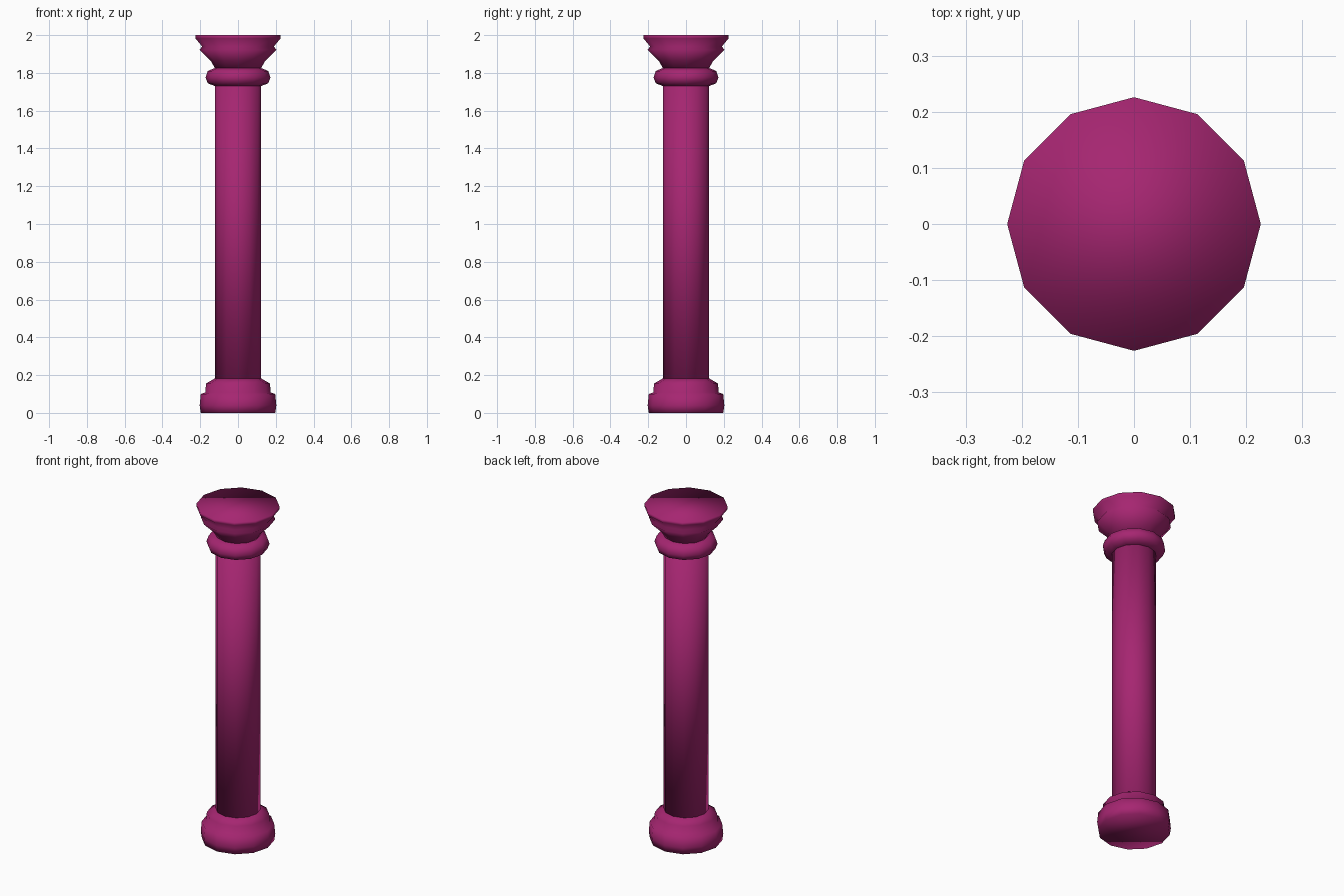
import bpy
import bmesh
from math import cos, sin, tau

SIDES = 12

if "Cube" in bpy.data.objects:
    bpy.data.objects.remove(bpy.data.objects["Cube"], do_unlink=True)

plum = bpy.data.materials.new("plum")
plum.use_nodes = True
colour = (0.38, 0.019, 0.165, 1)
plum.diffuse_color = colour
plum.node_tree.nodes["Principled BSDF"].inputs["Base Color"].default_value = colour


def turned(name, profile):
    """Closed solid turned from (radius, height) points, bottom to top."""
    bm = bmesh.new()
    rings = [[bm.verts.new((r * cos(tau * i / SIDES), r * sin(tau * i / SIDES), z))
              for i in range(SIDES)] for r, z in profile]
    for low, high in zip(rings, rings[1:]):
        for i in range(SIDES):
            j = (i + 1) % SIDES
            bm.faces.new((low[i], low[j], high[j], high[i]))
    bm.faces.new(rings[0][::-1])
    bm.faces.new(rings[-1])
    for face in bm.faces:
        face.smooth = True
    mesh = bpy.data.meshes.new(name)
    bm.to_mesh(mesh)
    bm.free()
    mesh.materials.append(plum)
    obj = bpy.data.objects.new(name, mesh)
    bpy.context.collection.objects.link(obj)
    return obj


# Stepped foot
turned("base", [(0.197, 0), (0.203, 0.04), (0.197, 0.1), (0.172, 0.108),
                (0.17, 0.155), (0.122, 0.183)])
# Plain round shaft
turned("shaft", [(0.122, 0.18), (0.122, 1.74)])
# Rounded collar under the capital
turned("collar", [(0.122, 1.73), (0.16, 1.745), (0.172, 1.775),
                  (0.16, 1.81), (0.122, 1.826)])
# Flared capital with a flat top
turned("capital", [(0.122, 1.825), (0.145, 1.865), (0.203, 1.922),
                   (0.19, 1.94), (0.226, 1.983), (0.226, 2)])
